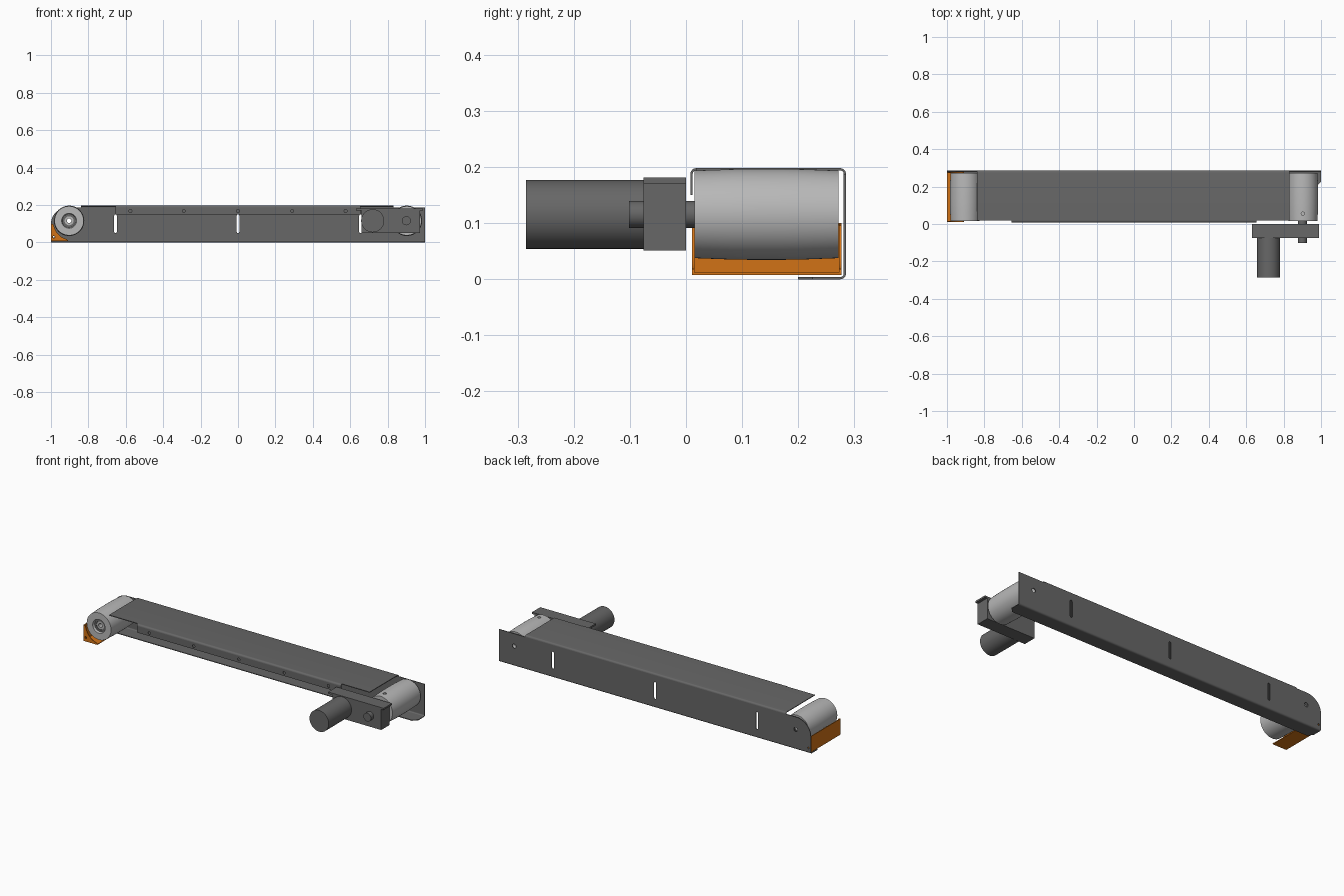
import bpy, bmesh, math

if "Cube" in bpy.data.objects:
    bpy.data.objects.remove(bpy.data.objects["Cube"])

AXIS_Z = 0.1157
ROLL_X = 0.903


def paint(name, r, g, b):
    m = bpy.data.materials.new(name)
    m.diffuse_color = (r, g, b, 1)
    m.use_nodes = True
    m.node_tree.nodes["Principled BSDF"].inputs["Base Color"].default_value = m.diffuse_color
    return m


orange = paint("orange_paint", 0.64, 0.17, 0.008)
dark = paint("dark_grey", 0.135, 0.135, 0.135)
steel = paint("light_grey", 0.48, 0.48, 0.48)


def finish(name, bm, mat):
    bmesh.ops.recalc_face_normals(bm, faces=bm.faces)
    me = bpy.data.meshes.new(name)
    bm.to_mesh(me)
    bm.free()
    ob = bpy.data.objects.new(name, me)
    bpy.context.collection.objects.link(ob)
    me.materials.append(mat)
    return ob


def activate(ob):
    bpy.ops.object.select_all(action='DESELECT')
    ob.select_set(True)
    bpy.context.view_layer.objects.active = ob


def smooth(ob):
    activate(ob)
    bpy.ops.object.shade_smooth_by_angle(angle=math.radians(30))
    return ob


def extrude(name, pts, vec, mat=dark):
    """Closed planar outline of 3D points pushed along vec."""
    bm = bmesh.new()
    f = bm.faces.new([bm.verts.new(p) for p in pts])
    r = bmesh.ops.extrude_face_region(bm, geom=[f])
    bmesh.ops.translate(bm, vec=vec, verts=[v for v in r['geom'] if isinstance(v, bmesh.types.BMVert)])
    return finish(name, bm, mat)


def plate_xz(name, pts, y0, y1, mat=dark):
    return extrude(name, [(x, y0, z) for x, z in pts], (0, y1 - y0, 0), mat)


def box(name, x0, x1, y0, y1, z0, z1, mat=dark):
    return plate_xz(name, [(x0, z0), (x1, z0), (x1, z1), (x0, z1)], y0, y1, mat)


def arc(cx, cz, rx, rz, a0, a1, n=12):
    angs = [math.radians(a0 + (a1 - a0) * i / n) for i in range(n + 1)]
    return [(cx + rx * math.cos(a), cz + rz * math.sin(a)) for a in angs]


def cyl_y(name, x, z, r, y0, y1, n=48, mat=dark):
    return smooth(plate_xz(name, arc(x, z, r, r, 0, 360 - 360 / n, n - 1), y0, y1, mat))


def lathe_y(name, x, profile, n=64):
    """Closed (radius, y) loop spun about the y direction through (x, AXIS_Z)."""
    bm = bmesh.new()
    rings = [[bm.verts.new((x + r * math.cos(2 * math.pi * i / n), y,
                            AXIS_Z + r * math.sin(2 * math.pi * i / n))) for i in range(n)]
             for r, y in profile]
    for a, b in zip(rings, rings[1:] + rings[:1]):
        for i in range(n):
            j = (i + 1) % n
            bm.faces.new((a[i], a[j], b[j], b[i]))
    return smooth(finish(name, bm, steel))


def cut(ob, cutters):
    for c in cutters:
        c.hide_render = True
        m = ob.modifiers.new("cut", 'BOOLEAN')
        m.object, m.solver = c, 'EXACT'
        activate(ob)
        bpy.ops.object.modifier_apply(modifier=m.name)
        bpy.data.objects.remove(c)


def bend(name, outer, inner, x0, x1):
    """Bent sheet: outer and inner (y, z) curves closed into one section."""
    return smooth(extrude(name, [(x0, y, z) for y, z in outer + inner[::-1]], (x1 - x0, 0, 0)))


# back side plate with rounded nose, slots and axle holes
T = 0.004
side = plate_xz("back_side_plate",
                [(-1, 0.01), (1, 0.01), (1, 0.188)] + arc(-0.905, 0.1, 0.095, 0.088, 90, 180, 16),
                0.285 - T, 0.285)
holes = []
for x in (-0.655, 0, 0.655):
    pts = arc(x, 0.143, 0.007, 0.007, 0, 180, 8) + arc(x, 0.057, 0.007, 0.007, 180, 360, 8)
    holes.append(plate_xz("slot_cutter", pts, 0.26, 0.3))
for s in (-1, 1):
    holes.append(cyl_y("axle_cutter", s * ROLL_X, AXIS_Z, 0.012, 0.26, 0.3, 24))
holes.append(cyl_y("bolt_cutter", -0.985, 0.03, 0.005, 0.26, 0.3, 16))
cut(side, holes)

# bottom flange: bend strip, then flat part with clipped corners
bend("bottom_bend", arc(0.275, 0.01, 0.01, 0.01, 0, -90, 6),
     arc(0.275, 0.01, 0.006, 0.006, 0, -90, 6), -1, 1)
extrude("bottom_flange", [(-1, 0.275, 0), (1, 0.275, 0), (1, 0.225, 0), (0.975, 0.2, 0),
                          (-0.975, 0.2, 0), (-1, 0.225, 0)], (0, 0, T))

# top slider bed bent down at the back
bend("slider_bed", arc(0.275, 0.188, 0.01, 0.01, 0, 90, 6) + [(0.018, 0.198)],
     arc(0.275, 0.188, 0.006, 0.006, 0, 90, 6) + [(0.018, 0.194)], -0.84, 0.832)

# front lip over the middle: bend strip, then flat drilled part
bend("front_lip_bend", arc(0.018, 0.188, 0.01, 0.01, 90, 180, 6),
     arc(0.018, 0.188, 0.006, 0.006, 90, 180, 6), -0.655, 0.655)
lip = box("front_lip", -0.655, 0.655, 0.008, 0.012, 0.15, 0.188)
cut(lip, [cyl_y("lip_cutter", x, 0.168, 0.008, -0.02, 0.03, 20)
          for x in (-0.575, -0.29, 0, 0.29, 0.575)])

# crowned rollers with recessed hubs and a bore
Y0, Y1 = 0.015, 0.272
crown = [(0.078, Y0), (0.0805, Y0 + 0.065), (0.081, Y0 + 0.1), (0.081, Y1 - 0.1),
         (0.0805, Y1 - 0.065), (0.078, Y1)]
recess = [(0.04, Y1), (0.036, Y1 - 0.014), (0.012, Y1 - 0.014),
          (0.012, Y0 + 0.014), (0.036, Y0 + 0.014), (0.04, Y0)]
lathe_y("tail_roller", -ROLL_X, crown + recess)
drive = lathe_y("drive_roller", ROLL_X, crown + [(0.024, Y1), (0.013, Y1 - 0.01),
                                                 (0.013, Y0 + 0.01), (0.024, Y0)])
bpy.ops.mesh.primitive_cylinder_add(vertices=20, radius=0.009, depth=0.03, location=(ROLL_X, 0.055, 0.195))
bpy.context.object.data.materials.append(dark)
cut(drive, [bpy.context.object])
# dark hub discs set in the tail roller recesses
for tag, ya, yb in (("front", Y0 + 0.014, Y0 + 0.012), ("back", Y1 - 0.014, Y1 - 0.012)):
    hub = lathe_y("tail_hub_" + tag, -ROLL_X, [(0.035, ya), (0.035, yb), (0.024, yb), (0.024, ya)])
    hub.data.materials[0] = dark

# gear drive: housing, cover flange, motor and output shaft
box("gear_housing", 0.66, 0.972, -0.076, 0, 0.051, 0.172)
box("gear_cover_flange", 0.632, 0.988, -0.076, 0, 0.171, 0.181)
cyl_y("motor", 0.72, AXIS_Z, 0.0615, -0.285, -0.074)
cyl_y("drive_shaft", 0.9, AXIS_Z, 0.024, -0.102, 0.018)

# orange tail guard: rear wall, floor and two curved end plates
box("guard_rear_wall", -1, -0.996, 0.011, 0.277, 0.008, 0.1, orange)
box("guard_floor", -1, -0.91, 0.011, 0.277, 0.008, 0.012, orange)
for tag, y in (("front", 0.011), ("back", 0.273)):
    pts = [(-1, 0.1), (-1, 0.008), (-0.91, 0.008)] + arc(-ROLL_X, 0.117, 0.085, 0.1, 262, 192, 12)
    end = plate_xz("guard_end_" + tag, pts, y, y + T, orange)
    hole = cyl_y("guard_cutter", -0.985, 0.03, 0.006, y - 0.02, y + 0.02, 16, orange)
    cut(end, [hole])
